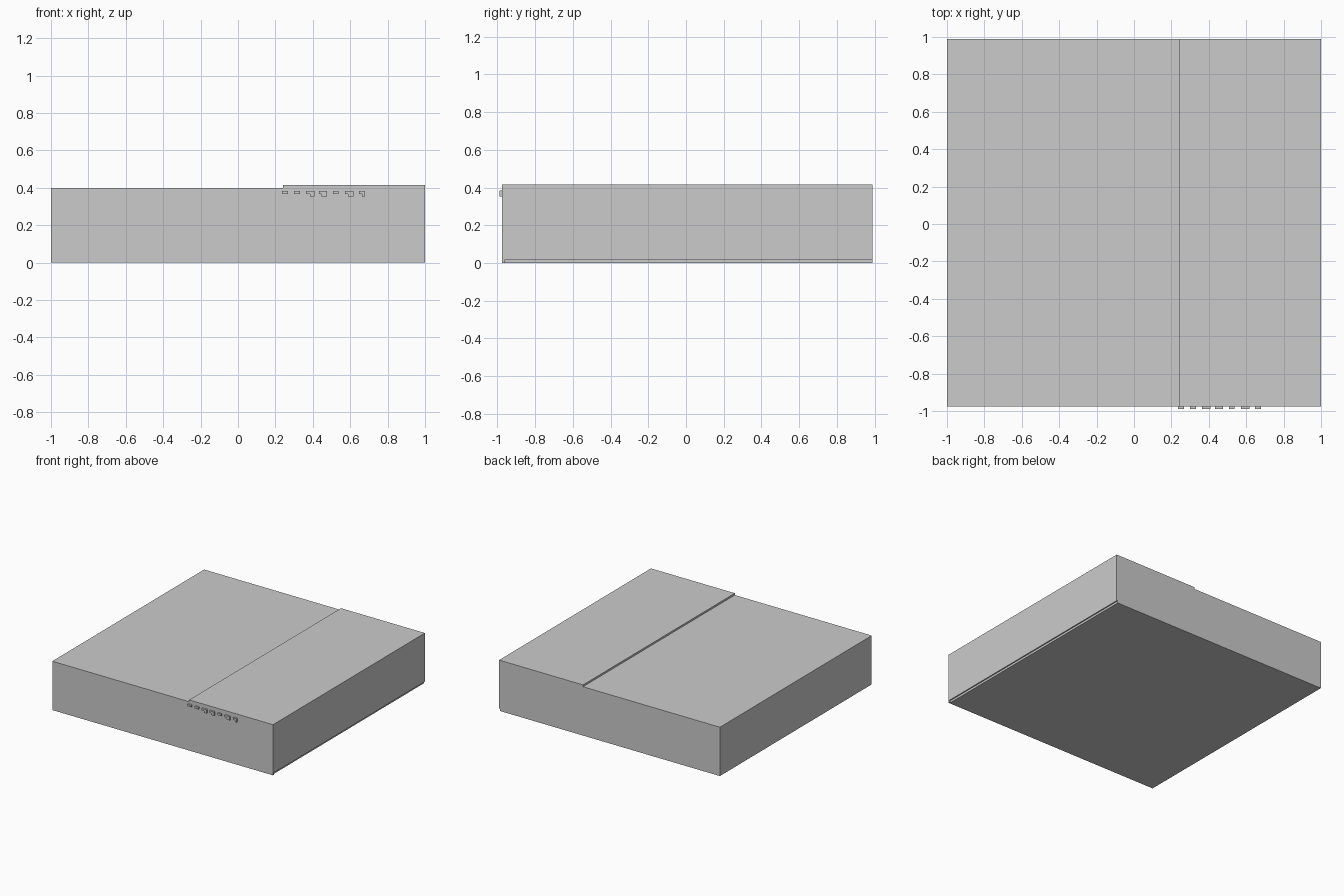
import bpy
import bmesh

if "Cube" in bpy.data.objects:
    bpy.data.objects.remove(bpy.data.objects["Cube"])


def prism(name, outline, start, end, axis):
    """Extrude a flat outline along 'y' (outline is x,z) from start to end, or 'z' (outline is x,y)."""
    bm = bmesh.new()
    place = (lambda p, d: (p[0], d, p[1])) if axis == 'y' else (lambda p, d: (p[0], p[1], d))
    face = bm.faces.new([bm.verts.new(place(p, start)) for p in outline])
    ext = bmesh.ops.extrude_face_region(bm, geom=[face])
    delta = (0, end - start, 0) if axis == 'y' else (0, 0, end - start)
    bmesh.ops.translate(bm, vec=delta,
                        verts=[g for g in ext['geom'] if isinstance(g, bmesh.types.BMVert)])
    bmesh.ops.recalc_face_normals(bm, faces=bm.faces)
    mesh = bpy.data.meshes.new(name)
    bm.to_mesh(mesh)
    bm.free()
    obj = bpy.data.objects.new(name, mesh)
    bpy.context.collection.objects.link(obj)
    return obj


FRONT, BACK, TOP, STEP = -0.975, 0.99, 0.40, 0.24

# Case: stepped lid profile, with a recessed foot strip under the right side
case = prism("case", [(-1, 0), (1, 0), (1, TOP + 0.015), (STEP, TOP + 0.015),
                      (STEP, TOP), (-1, TOP)], FRONT, BACK, 'y')
cutter = prism("side_recess_cutter", [(0.99, -0.05), (1.05, -0.05), (1.05, 0.017), (0.99, 0.017)],
               -0.96, 1.05, 'y')
cut = case.modifiers.new("side_recess", 'BOOLEAN')
cut.operation = 'DIFFERENCE'
cut.solver = 'EXACT'
cut.object = cutter
cutter.hide_render = True
cutter.hide_set(True)

# Front buttons: small bars, some with a downward tab at the right end
buttons = [(0.235, 0.267, 0), (0.300, 0.332, 0), (0.364, 0.408, 0.022), (0.433, 0.475, 0.028),
           (0.508, 0.538, 0), (0.572, 0.617, 0.028), (0.647, 0.680, 0.016)]
HIGH, LOW, TAB = 0.383, 0.367, 0.353
for i, (x0, x1, tab) in enumerate(buttons):
    if tab:
        shape = [(x0, LOW), (x1 - tab, LOW), (x1 - tab, TAB), (x1, TAB), (x1, HIGH), (x0, HIGH)]
    else:
        shape = [(x0, LOW), (x1, LOW), (x1, HIGH), (x0, HIGH)]
    prism(f"front_button_{i + 1}", shape, FRONT - 0.015, FRONT, 'y')
